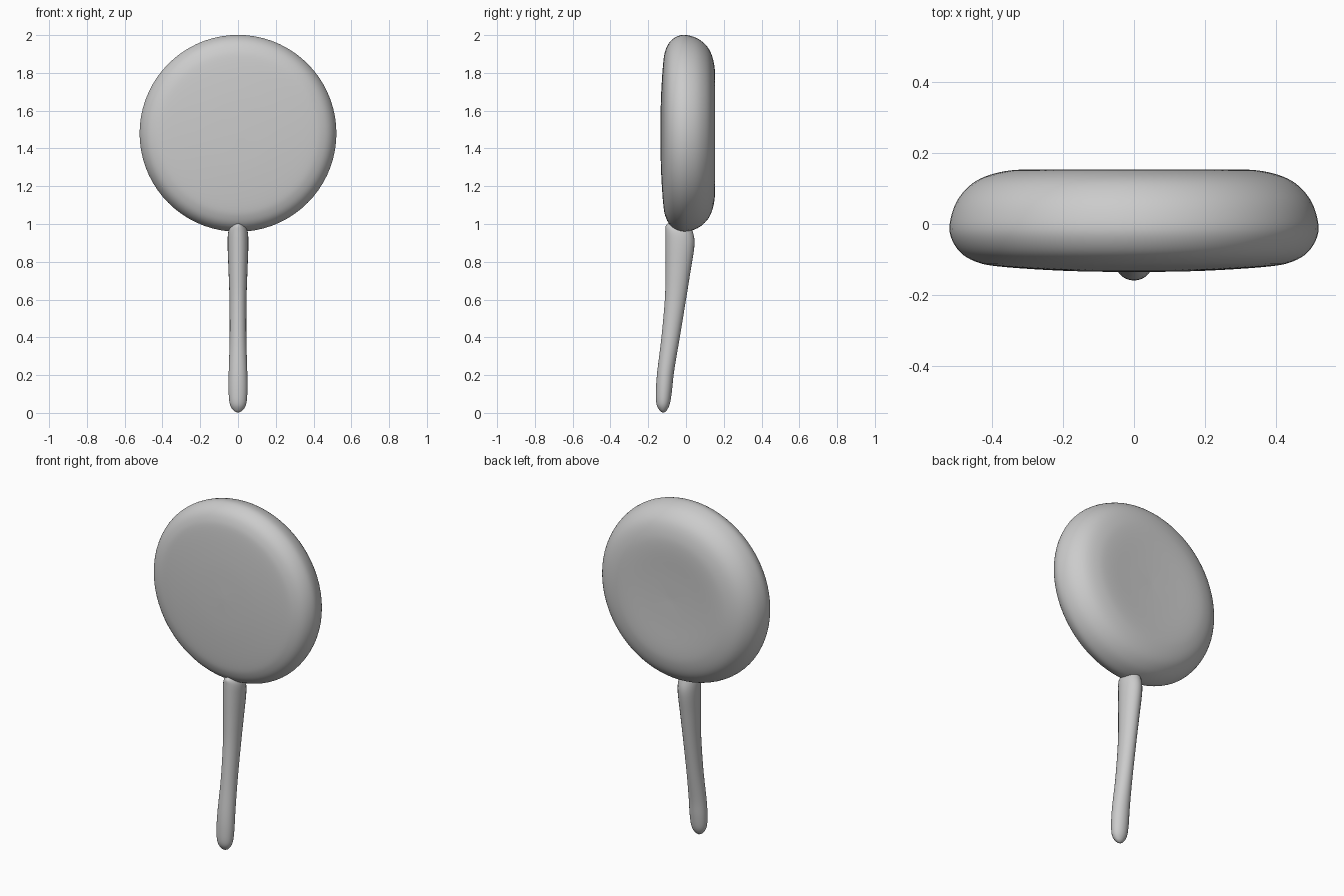
import bpy, bmesh, math

if "Cube" in bpy.data.objects:
    bpy.data.objects.remove(bpy.data.objects["Cube"])


def smooth(points, steps=5):
    """Catmull-Rom curve through control tuples of any size."""
    p = [points[0]] + points + [points[-1]]
    out = []
    for i in range(1, len(p) - 2):
        for s in range(steps):
            t = s / steps
            out.append([0.5 * (2 * b + (c - a) * t + (2 * a - 5 * b + 4 * c - d) * t * t
                               + (3 * b - a - 3 * c + d) * t ** 3)
                        for a, b, c, d in zip(*p[i - 1:i + 3])])
    return out + [list(points[-1])]


def loft(name, rings):
    """Skin a list of vertex rings and close both ends."""
    bm = bmesh.new()
    loops = [[bm.verts.new(v) for v in ring] for ring in rings]
    n = len(loops[0])
    for a, b in zip(loops, loops[1:]):
        for i in range(n):
            j = (i + 1) % n
            bm.faces.new((a[i], a[j], b[j], b[i]))
    bm.faces.new(loops[0])
    bm.faces.new(loops[-1])
    bmesh.ops.recalc_face_normals(bm, faces=bm.faces[:])
    mesh = bpy.data.meshes.new(name)
    bm.to_mesh(mesh)
    bm.free()
    mesh.polygons.foreach_set("use_smooth", [True] * len(mesh.polygons))
    obj = bpy.data.objects.new(name, mesh)
    bpy.context.collection.objects.link(obj)
    return obj


def angles(n):
    return [2 * math.pi * i / n for i in range(n)]


# Round head: (radius, y) from the front face over the rim to the dished back
head_profile = [(0.01, -0.136), (0.2, -0.132), (0.38, -0.12), (0.45, -0.105),
                (0.495, -0.075), (0.52, -0.025), (0.514, 0.03), (0.49, 0.08),
                (0.445, 0.122), (0.38, 0.146), (0.3, 0.154), (0.15, 0.15), (0.01, 0.147)]
loft("head", [[(r * math.cos(a), y, 1.48 + r * math.sin(a)) for a in angles(72)]
              for r, y in smooth(head_profile)])

# Curved stick: (z, front y, back y, half width)
stick_sections = [(0.002, -0.125, -0.115, 0.006), (0.015, -0.141, -0.101, 0.026),
                  (0.05, -0.157, -0.085, 0.044), (0.12, -0.159, -0.074, 0.05),
                  (0.22, -0.152, -0.063, 0.049), (0.4, -0.13, -0.033, 0.044),
                  (0.6, -0.112, 0.0, 0.045), (0.75, -0.108, 0.024, 0.05),
                  (0.89, -0.108, 0.045, 0.055), (0.96, -0.108, 0.036, 0.051),
                  (0.99, -0.107, 0.02, 0.034), (1.003, -0.095, 0.0, 0.01)]
loft("stick", [[(w * math.cos(a), (f + b) / 2 + (b - f) / 2 * math.sin(a), z)
                for a in angles(24)]
               for z, f, b, w in smooth(stick_sections)])
